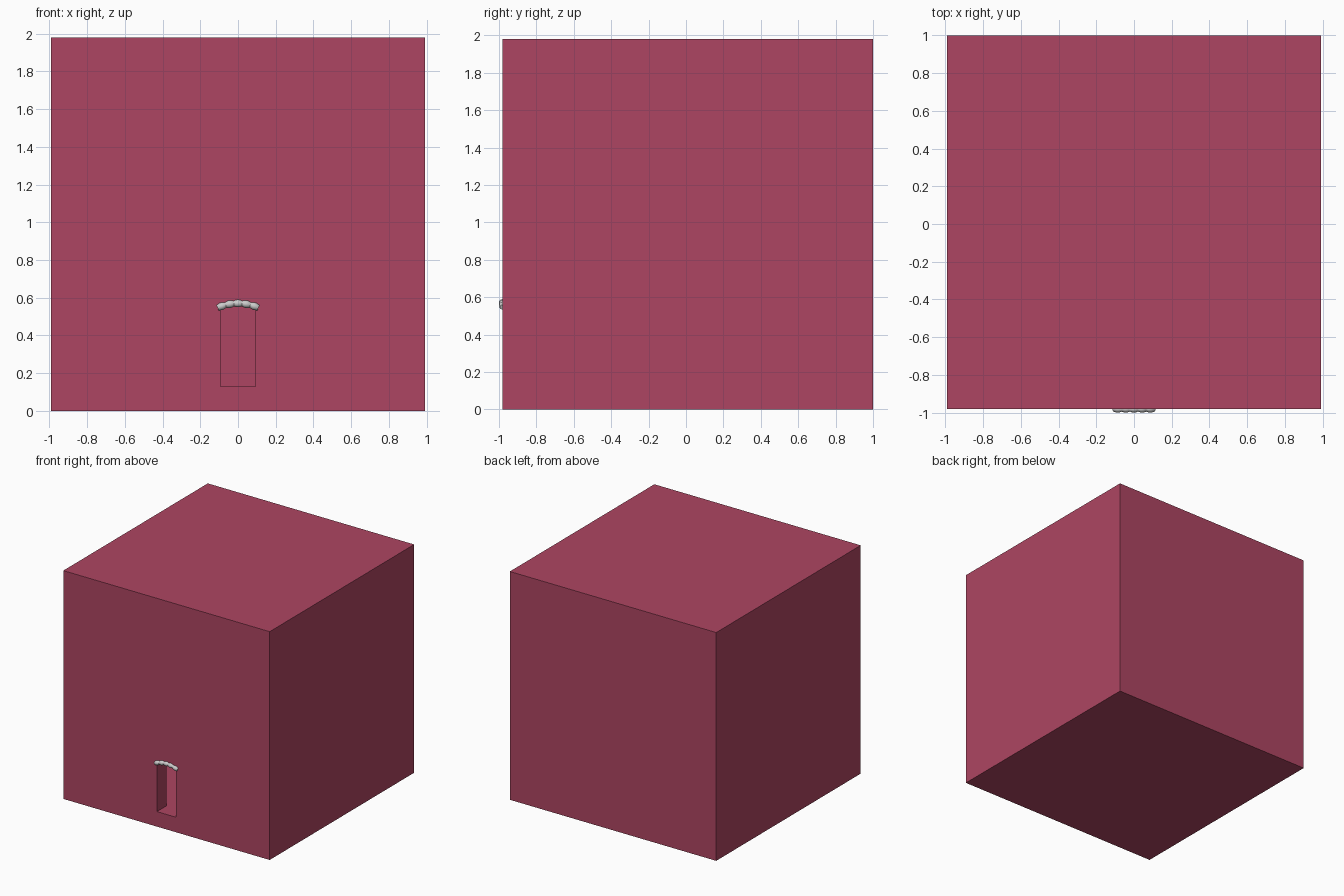
import bpy, bmesh, math

if "Cube" in bpy.data.objects:
    bpy.data.objects.remove(bpy.data.objects["Cube"])

S = 1.98          # outer side of the cube house
WALL = 0.13       # wall, floor and ceiling thickness
FRONT = -0.98     # y of the front wall
DOOR = 0.092      # half width of the doorway


def extrude(name, outline, y0, y1):
    """Solid made from an x/z outline extruded along y."""
    bm = bmesh.new()
    face = bm.faces.new([bm.verts.new((x, y0, z)) for x, z in outline])
    new = bmesh.ops.extrude_face_region(bm, geom=[face])["geom"]
    verts = [v for v in new if isinstance(v, bmesh.types.BMVert)]
    bmesh.ops.translate(bm, verts=verts, vec=(0, y1 - y0, 0))
    bmesh.ops.recalc_face_normals(bm, faces=bm.faces)
    mesh = bpy.data.meshes.new(name)
    bm.to_mesh(mesh)
    bm.free()
    obj = bpy.data.objects.new(name, mesh)
    bpy.context.collection.objects.link(obj)
    return obj


def rect(hw, z0, z1):
    return [(-hw, z0), (hw, z0), (hw, z1), (-hw, z1)]


def cut(target, cutter):
    mod = target.modifiers.new(cutter.name, 'BOOLEAN')
    mod.operation = 'DIFFERENCE'
    mod.solver = 'EXACT'
    mod.object = cutter
    cutter.hide_render = True
    cutter.display_type = 'WIRE'


def arch_z(x, edge, rise):
    return edge + rise * (1 - (x / DOOR) ** 2)


# Hollow cube walls
walls = extrude("walls", rect(S / 2, 0, S), FRONT, FRONT + S)
red = bpy.data.materials.new("red_wall")
red.diffuse_color = (0.42, 0.06, 0.122, 1)
red.use_nodes = True
red.node_tree.nodes["Principled BSDF"].inputs["Base Color"].default_value = red.diffuse_color
walls.data.materials.append(red)
cut(walls, extrude("room_cutter", rect(S / 2 - WALL, WALL, S - WALL),
                   FRONT + WALL, FRONT + S - WALL))

# Doorway with a shallow arched head, level with the room floor
head = [DOOR * (1 - i / 5) for i in range(11)]
door_outline = [(-DOOR, WALL), (DOOR, WALL)] + [(x, arch_z(x, 0.545, 0.015)) for x in head]
cut(walls, extrude("door_cutter", door_outline, FRONT - 0.1, FRONT + WALL + 0.05))

# Lumpy arched trim over the doorway
curve = bpy.data.curves.new("door_trim", 'CURVE')
curve.dimensions = '3D'
curve.bevel_depth = 0.02
curve.bevel_resolution = 4
curve.use_fill_caps = True
N = 50
path = curve.splines.new('POLY')
path.points.add(N)
for i, p in enumerate(path.points):
    t = i / N
    x = -0.108 + 0.216 * t
    p.co = (x, FRONT, arch_z(x, 0.553, 0.017), 1)
    p.radius = 0.72 + 0.28 * abs(math.sin(5 * math.pi * t))
trim = bpy.data.objects.new("door_trim", curve)
bpy.context.collection.objects.link(trim)
bpy.context.view_layer.objects.active = trim
trim.select_set(True)
bpy.ops.object.convert(target='MESH')
bpy.ops.object.shade_smooth_by_angle(angle=math.radians(40))
